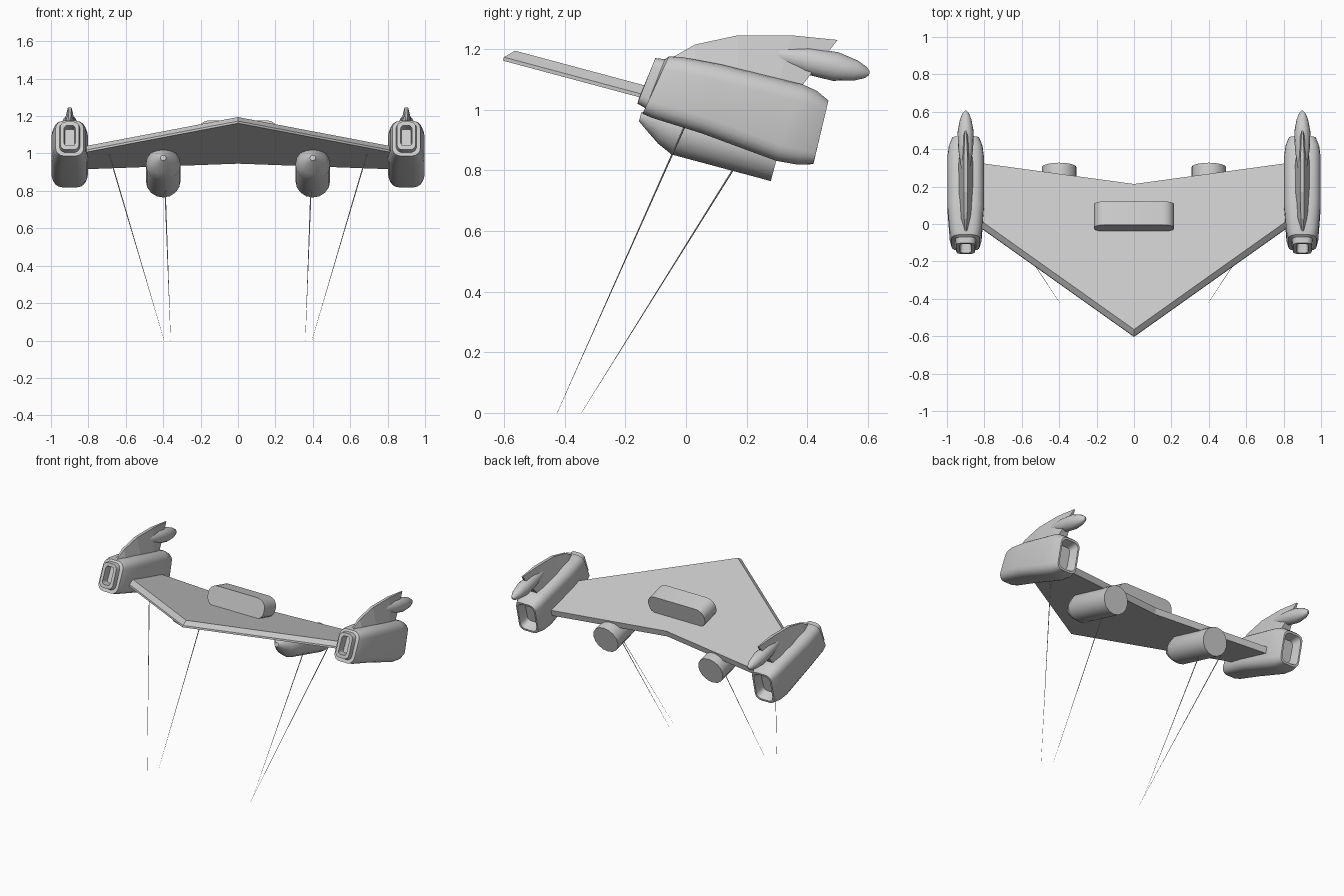
import bpy, bmesh, math
from mathutils import Matrix, Vector

if "Cube" in bpy.data.objects:
    bpy.data.objects.remove(bpy.data.objects["Cube"])

grey = bpy.data.materials.new("hull_grey")
grey.use_nodes = True
grey.diffuse_color = (0.6, 0.6, 0.6, 1)
grey.node_tree.nodes["Principled BSDF"].inputs["Base Color"].default_value = (0.6, 0.6, 0.6, 1)

# The craft is pitched nose-up around a pivot above the ground
PITCH = Matrix.Translation((0, 0, 1)) @ Matrix.Rotation(math.radians(-15), 4, "X")
LEVEL = Matrix.Identity(4)


def loft(name, rings, matrix=PITCH, smooth=None):
    """Skin a list of equal rings of points and cap both ends."""
    bm = bmesh.new()
    loops = [[bm.verts.new(matrix @ Vector(p)) for p in ring] for ring in rings]
    n = len(loops[0])
    for a, b in zip(loops, loops[1:]):
        for i in range(n):
            j = (i + 1) % n
            bm.faces.new((a[i], a[j], b[j], b[i]))
    bm.faces.new(loops[0])
    bm.faces.new(loops[-1])
    bmesh.ops.recalc_face_normals(bm, faces=bm.faces)
    mesh = bpy.data.meshes.new(name)
    bm.to_mesh(mesh)
    bm.free()
    mesh.materials.append(grey)
    obj = bpy.data.objects.new(name, mesh)
    bpy.context.collection.objects.link(obj)
    if smooth:
        bpy.ops.object.select_all(action="DESELECT")
        obj.select_set(True)
        bpy.context.view_layer.objects.active = obj
        bpy.ops.object.shade_smooth_by_angle(angle=math.radians(smooth))
    return obj


def rounded(x, y_low, y_high, half, low, high, r, steps=4):
    """Rounded rectangle across the x axis, leaning from y_low to y_high."""
    ring = []
    corners = ((half - r, high - r), (r - half, high - r), (r - half, low + r), (half - r, low + r))
    for k, (cx, cz) in enumerate(corners):
        for i in range(steps + 1):
            a = math.pi / 2 * (k + i / steps)
            z = cz + r * math.sin(a)
            y = y_low + (y_high - y_low) * (z - low) / (high - low)
            ring.append((x + cx + r * math.cos(a), y, z))
    return ring


def spindle(x, start, end, profile, squash=1, sides=16):
    """Circular rings between two (y, z) points; profile holds (fraction, radius)."""
    a, b = Vector((x, *start)), Vector((x, *end))
    up = (b - a).normalized().cross(Vector((-1, 0, 0)))
    rings = []
    for f, r in profile:
        c = a.lerp(b, f)
        angles = [2 * math.pi * i / sides for i in range(sides)]
        rings.append([c + Vector((squash * r * math.cos(t), 0, 0)) + up * r * math.sin(t) for t in angles])
    return rings


# Flat delta wing with a slanted leading edge
def wing_outline(nose, shoulder, z):
    return [(0, nose, z), (0.85, shoulder, z), (0.85, 0.33, z),
            (0, 0.21, z), (-0.85, 0.33, z), (-0.85, shoulder, z)]


loft("wing", [wing_outline(-0.625, 0, 0), wing_outline(-0.625, 0, 0.012),
              wing_outline(-0.595, 0.03, 0.042)])

# Cabin block on top of the wing
loft("cabin", [rounded(0, y, y, 0.215, 0.035, 0.17, 0.06) for y in (-0.05, 0.08)], smooth=35)

# Nacelle sections: y at bottom, y at top, half width, bottom, top, corner radius
NACELLE = [
    (-0.11, -0.09, 0.026, 0.005, 0.11, 0.014),
    (-0.16, -0.142, 0.03, 0, 0.117, 0.018),
    (-0.16, -0.142, 0.05, -0.022, 0.138, 0.03),
    (-0.13, -0.11, 0.055, -0.03, 0.143, 0.035),
    (-0.135, -0.1, 0.075, -0.05, 0.155, 0.045),
    (-0.1, -0.06, 0.085, -0.055, 0.164, 0.05),
    (0.07, 0.07, 0.097, -0.062, 0.174, 0.055),
    (0.33, 0.35, 0.097, -0.086, 0.18, 0.055),
    (0.4, 0.4, 0.09, -0.08, 0.172, 0.05),
    (0.452, 0.446, 0.073, -0.065, 0.151, 0.04),
    (0.452, 0.446, 0.062, -0.052, 0.138, 0.035),
    (0.39, 0.39, 0.046, -0.03, 0.11, 0.025),
]

# Fin stations: foot (y, z), ridge (y, z), foot and ridge half widths
FIN = [
    ((-0.045, 1.165), (-0.045, 1.172), 0.01, 0.003),
    ((0.03, 1.13), (0.03, 1.215), 0.036, 0.008),
    ((0.17, 1.1), (0.17, 1.245), 0.045, 0.01),
    ((0.3, 1.07), (0.35, 1.245), 0.045, 0.01),
    ((0.375, 1.07), (0.5, 1.23), 0.035, 0.004),
]

for side, s in (("left", 1), ("right", -1)):
    # Wingtip nacelle with open intake and exhaust
    loft(side + "_nacelle", [rounded(0.9 * s, *sec) for sec in NACELLE], smooth=35)

    # Swept fin and the spindle pod carried in it
    x = 0.9 * s
    loft(side + "_fin", [[(x - hf, *foot), (x + hf, *foot), (x + hr, *ridge), (x - hr, *ridge)]
                         for foot, ridge, hf, hr in FIN], LEVEL)
    loft(side + "_fin_pod", spindle(x, (0.23, 1.195), (0.605, 1.12), [
        (0, 0.01), (0.2, 0.028), (0.45, 0.044), (0.7, 0.048), (0.88, 0.034), (0.97, 0.018), (1, 0.006)],
        squash=0.9), LEVEL, smooth=40)

    # Engine slung under the wing
    loft(side + "_engine", spindle(0.4 * s, (-0.14, -0.062), (0.331, -0.062), [
        (0, 0.015), (0.06, 0.035), (0.17, 0.07), (0.28, 0.093), (1, 0.093)]), smooth=40)

    # Needle-thin trailing probes, tapering to the ground
    for label, top, tip in (("outer", (0.69, 0.02, 1), (0.395, -0.425, 0)),
                            ("inner", (0.39, 0.16, 0.81), (0.36, -0.345, 0))):
        rings = [[(s * (p[0] + r * math.cos(k * math.pi / 2)), p[1] + r * math.sin(k * math.pi / 2), p[2])
                  for k in range(4)] for p, r in ((top, 0.0035), (tip, 0.0005))]
        loft(side + "_" + label + "_probe", rings, LEVEL)
